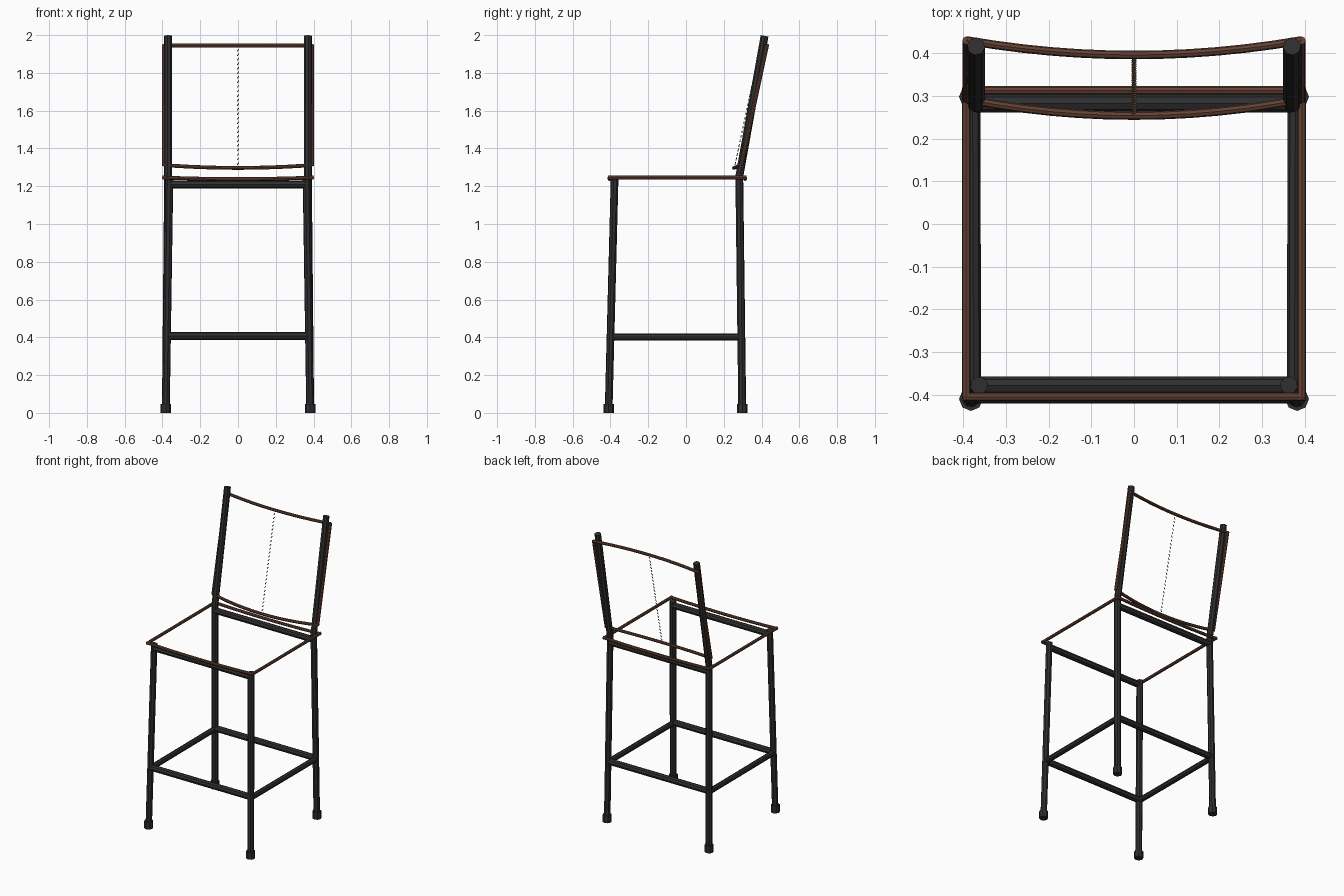
import bpy
from mathutils import Vector

cube = bpy.data.objects.get("Cube")
if cube:
    bpy.data.objects.remove(cube, do_unlink=True)


def material(name, rgb):
    m = bpy.data.materials.new(name)
    m.use_nodes = True
    m.diffuse_color = (*rgb, 1)
    m.node_tree.nodes["Principled BSDF"].inputs["Base Color"].default_value = (*rgb, 1)
    return m


BLACK = material("black metal", (0.028, 0.028, 0.03))
BROWN = material("brown leather", (0.13, 0.055, 0.034))
TAN = material("tan thread", (0.2, 0.13, 0.07))


def tube(name, paths, radius, mat):
    """Eight-sided capped tubes along one or more point lists, as one mesh."""
    curve = bpy.data.curves.new(name, 'CURVE')
    curve.dimensions = '3D'
    curve.bevel_depth = radius
    curve.bevel_resolution = 2
    curve.use_fill_caps = True
    for pts in paths:
        spline = curve.splines.new('POLY')
        spline.points.add(len(pts) - 1)
        for p, co in zip(spline.points, pts):
            p.co = (*co, 1)
    temp = bpy.data.objects.new(name + " path", curve)
    bpy.context.collection.objects.link(temp)
    deps = bpy.context.evaluated_depsgraph_get()
    mesh = bpy.data.meshes.new_from_object(temp.evaluated_get(deps))
    bpy.data.objects.remove(temp, do_unlink=True)
    mesh.name = name
    mesh.materials.clear()
    mesh.materials.append(mat)
    for f in mesh.polygons:
        f.use_smooth = False
        f.material_index = 0
    ob = bpy.data.objects.new(name, mesh)
    bpy.context.collection.objects.link(ob)
    return ob


def bow(half, end_y, mid_y, end_z, mid_z, steps=12):
    """Parabolic crosswise path from right to left."""
    pts = []
    for i in range(steps + 1):
        t = 2 * i / steps - 1
        pts.append((half * t, mid_y + (end_y - mid_y) * t * t,
                    mid_z + (end_z - mid_z) * t * t))
    return pts


FRONT_FOOT, FRONT_TOP = Vector((0.382, -0.41, 0)), Vector((0.363, -0.378, 1.24))
BACK_FOOT, BACK_TOP = Vector((0.382, 0.298, 0)), Vector((0.37, 0.282, 1.25))
POST_TOP = Vector((0.37, 0.416, 1.996))


def mirror(v, s):
    return (v.x * s, v.y, v.z)


# Legs, back posts and feet
for side, s in (("right", -1), ("left", 1)):
    tube(f"{side} front leg", [[mirror(FRONT_FOOT, s), mirror(FRONT_TOP, s)]], 0.021, BLACK)
    tube(f"{side} back leg", [[mirror(v, s) for v in (BACK_FOOT, BACK_TOP, POST_TOP)]], 0.021, BLACK)
    for end, foot in (("front", FRONT_FOOT), ("back", BACK_FOOT)):
        base = mirror(foot, s)
        tube(f"{side} {end} foot", [[base, (base[0], base[1], 0.048)]], 0.028, BLACK)

# Footrest stretchers and seat rails
for end, foot, top in (("front", FRONT_FOOT, FRONT_TOP), ("back", BACK_FOOT, BACK_TOP)):
    for part, z in (("stretcher", 0.407), ("seat rail", 1.21)):
        p = foot.lerp(top, z / top.z)
        tube(f"{end} {part}", [[mirror(p, -1), mirror(p, 1)]], 0.021, BLACK)
for side, s in (("right", -1), ("left", 1)):
    a = FRONT_FOOT.lerp(FRONT_TOP, 0.402 / FRONT_TOP.z)
    b = BACK_FOOT.lerp(BACK_TOP, 0.402 / BACK_TOP.z)
    tube(f"{side} stretcher", [[mirror(a, s), mirror(b, s)]], 0.018, BLACK)

# Leather piping around the seat
SEAT_X, SEAT_Z = 0.393, 1.246
tube("seat piping", [
    bow(0.4, -0.405, -0.405, SEAT_Z, SEAT_Z - 0.008),
    bow(0.4, 0.313, 0.313, SEAT_Z, SEAT_Z - 0.008),
    [(-SEAT_X, -0.412, SEAT_Z), (-SEAT_X, 0.32, SEAT_Z)],
    [(SEAT_X, -0.412, SEAT_Z), (SEAT_X, 0.32, SEAT_Z)],
], 0.01, BROWN)

# Leather piping around the backrest
BACK_X = 0.392
tube("backrest piping", [
    bow(BACK_X, 0.43, 0.396, 1.945, 1.945),
    bow(BACK_X, 0.292, 0.254, 1.312, 1.297),
    [(-BACK_X, 0.292, 1.308), (-BACK_X, 0.43, 1.95)],
    [(BACK_X, 0.292, 1.308), (BACK_X, 0.43, 1.95)],
], 0.01, BROWN)

# Centre seam stitches
low, high = Vector((0, 0.261, 1.32)), Vector((0, 0.389, 1.92))
count = 26
stitches = []
for i in range(count):
    c = low.lerp(high, i / (count - 1))
    stitches.append([c + Vector((-0.004, -0.001, -0.006)), c + Vector((0.004, 0.001, 0.006))])
tube("seam stitches", stitches, 0.0025, TAN)
